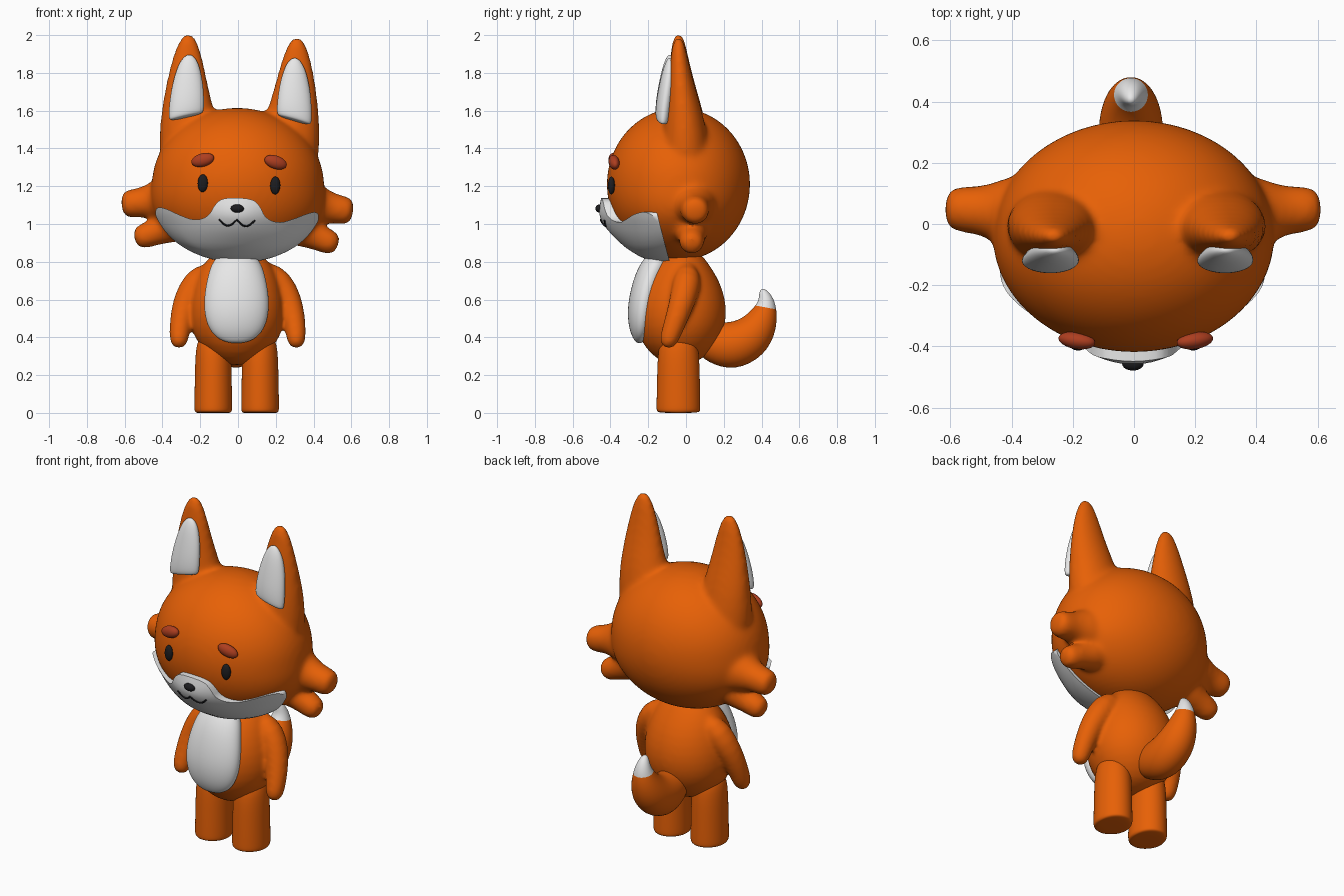
import bpy, bmesh, math
from mathutils import Matrix, Vector

if "Cube" in bpy.data.objects:
    bpy.data.objects.remove(bpy.data.objects["Cube"])


def material(name, rgb):
    m = bpy.data.materials.new(name)
    m.use_nodes = True
    m.diffuse_color = (*rgb, 1)
    m.node_tree.nodes["Principled BSDF"].inputs["Base Color"].default_value = (*rgb, 1)
    return m


ORANGE = material("orange fur", (0.8, 0.118, 0.002))
WHITE = material("white fur", (0.8, 0.8, 0.8))
BLACK = material("black", (0.012, 0.012, 0.014))
RED = material("brow red", (0.42, 0.048, 0.014))

# The head leans slightly to its left
PIVOT = Vector((0, 0, 1.2))
TILT = (Matrix.Translation(PIVOT) @ Matrix.Rotation(math.radians(1.8), 4, "Y")
        @ Matrix.Translation(-PIVOT))
HEAD_POS, HEAD_R = Vector((0, -0.04, 1.21)), Vector((0.48, 0.38, 0.40))
SHELL_R = HEAD_R + Vector((0.02, 0.012, 0.016))


def clamp(f):
    return min(1, max(0, f))


def loft(bm, rings, sides=16):
    """Closed tube through rings of (x, y, z, radius_u, radius_v)."""
    pts = [Vector(r[:3]) for r in rings]
    loops = []
    for i, r in enumerate(rings):
        t = (pts[min(i + 1, len(pts) - 1)] - pts[max(i - 1, 0)]).normalized()
        ref = Vector((1, 0, 0)) if abs(t.x) < 0.75 else Vector((0, 1, 0))
        u = (ref - t * ref.dot(t)).normalized()
        v = t.cross(u)
        angles = [2 * math.pi * k / sides for k in range(sides)]
        loops.append([bm.verts.new(pts[i] + u * math.cos(a) * r[3] + v * math.sin(a) * r[4])
                      for a in angles])
    for a, b in zip(loops, loops[1:]):
        for k in range(sides):
            n = (k + 1) % sides
            bm.faces.new((a[k], a[n], b[n], b[k]))
    bm.faces.new(loops[0][::-1])
    bm.faces.new(loops[-1])


def ball(bm, pos, radii, rot=Matrix(), seg=32):
    m = Matrix.Translation(pos) @ rot @ Matrix.Diagonal((*radii, 1))
    bmesh.ops.create_uvsphere(bm, u_segments=seg, v_segments=seg // 2, radius=1, matrix=m)


def finish(ob):
    """Apply modifiers and smooth-shade."""
    bpy.ops.object.select_all(action="DESELECT")
    ob.select_set(True)
    bpy.context.view_layer.objects.active = ob
    bpy.ops.object.convert(target="MESH")
    bpy.ops.object.shade_smooth_by_angle(angle=math.radians(45))


def make(name, bm, mats, tilt=False, subdiv=0):
    bmesh.ops.recalc_face_normals(bm, faces=bm.faces)
    me = bpy.data.meshes.new(name)
    bm.to_mesh(me)
    bm.free()
    ob = bpy.data.objects.new(name, me)
    bpy.context.collection.objects.link(ob)
    for m in mats:
        me.materials.append(m)
    if tilt:
        ob.matrix_world = TILT
    if subdiv:
        ob.modifiers.new("smooth", "SUBSURF").levels = subdiv
    return ob


def melt(ob, voxel, rounds):
    """Blend overlapping pieces into one soft skin."""
    remesh = ob.modifiers.new("blend", "REMESH")
    remesh.mode, remesh.voxel_size = "VOXEL", voxel
    soft = ob.modifiers.new("soften", "SMOOTH")
    soft.factor, soft.iterations = 0.5, rounds
    finish(ob)


def bulge(x, z):
    return 0.06 * math.exp(-(x / 0.2) ** 2 - ((z - 1.02) / 0.12) ** 2)


def face_y(x, z):
    """Front surface of the white face patch."""
    q = 1 - (x / SHELL_R.x) ** 2 - ((z - HEAD_POS.z) / SHELL_R.z) ** 2
    return HEAD_POS.y - SHELL_R.y * math.sqrt(max(q, 0)) - bulge(x, z)


# Head, narrower above the cheeks, with ears and cheek tufts melted in
bm = bmesh.new()
ball(bm, HEAD_POS, HEAD_R + Vector((0, 0, 0.005)), seg=64)
for v in bm.verts:
    v.co.x *= 1 - 0.05 * clamp((v.co.z - 1.06) / 0.16)
for s in (1, -1):
    loft(bm, [(s * x, y, z, rx, ry) for x, y, z, rx, ry in (
        (0.24, -0.005, 1.28, 0.18, 0.14), (0.265, -0.005, 1.42, 0.165, 0.13),
        (0.277, -0.01, 1.56, 0.15, 0.11), (0.287, -0.023, 1.7, 0.12, 0.08),
        (0.288, -0.034, 1.83, 0.093, 0.057), (0.288, -0.038, 1.92, 0.067, 0.042),
        (0.288, -0.04, 1.975, 0.043, 0.03), (0.288, -0.04, 2.002, 0.014, 0.012))])
    for path in (((0.36, 0.035, 1.12, 0.15), (0.44, 0.04, 1.11, 0.105), (0.5, 0.045, 1.1, 0.08),
                  (0.56, 0.048, 1.09, 0.079), (0.6, 0.05, 1.085, 0.07),
                  (0.615, 0.05, 1.083, 0.035)),
                 ((0.3, 0.03, 1.0, 0.11), (0.38, 0.03, 0.965, 0.084), (0.44, 0.03, 0.94, 0.071),
                  (0.49, 0.03, 0.92, 0.07), (0.525, 0.03, 0.905, 0.058),
                  (0.54, 0.03, 0.9, 0.028))):
        loft(bm, [(s * x, y, z, r, r) for x, y, z, r in path])
melt(make("head", bm, [ORANGE], tilt=True, subdiv=1), 0.014, 14)

# White lower face: raised shell with muzzle and full chin, trimmed to an outline
bm = bmesh.new()
ball(bm, HEAD_POS, SHELL_R, seg=96)
for v in bm.verts:
    if v.co.y < HEAD_POS.y:
        chin = clamp((-0.08 - v.co.y) / 0.15) * clamp((1.0 - v.co.z) / 0.1)
        v.co.y -= bulge(v.co.x, v.co.z) * min(1, (HEAD_POS.y - v.co.y) / 0.2)
        v.co.z -= 0.022 * chin
patch = make("face_patch", bm, [WHITE], tilt=True)

half = [(0.075, 1.138), (0.12, 1.1), (0.15, 1.035), (0.22, 1.01), (0.3, 1.035), (0.37, 1.067),
        (0.425, 1.08), (0.436, 1.04), (0.415, 0.995), (0.39, 0.94), (0.39, 0.85), (0.42, 0.7)]
outline = half + [(-x, z) for x, z in reversed(half)]
for _ in range(2):  # corner cutting rounds the outline
    nxt = outline[1:] + outline[:1]
    outline = [(a[0] + (b[0] - a[0]) * f, a[1] + (b[1] - a[1]) * f)
               for a, b in zip(outline, nxt) for f in (0.25, 0.75)]
bm = bmesh.new()
base = bm.faces.new([bm.verts.new((x, -1, z)) for x, z in outline])
ext = bmesh.ops.extrude_face_region(bm, geom=[base])["geom"]
for g in ext:  # the rear edge slants forward towards the top
    if isinstance(g, bmesh.types.BMVert):
        g.co.y = -0.085 - 0.25 * (g.co.z - 0.8)
cutter = make("face_cutter", bm, [WHITE], tilt=True)
cutter.hide_render = True
bpy.context.view_layer.update()
trim = patch.modifiers.new("trim", "BOOLEAN")
trim.operation, trim.solver, trim.object = "INTERSECT", "EXACT", cutter
finish(patch)
bpy.data.objects.remove(cutter)

# Nose
bm = bmesh.new()
ball(bm, (0, face_y(0, 1.08) + 0.002, 1.082), (0.035, 0.022, 0.022))
finish(make("nose", bm, [BLACK], tilt=True))

# Mouth: two joined arcs following the muzzle
curve = bpy.data.curves.new("mouth", "CURVE")
curve.dimensions, curve.bevel_depth, curve.bevel_resolution = "3D", 0.005, 2
curve.use_fill_caps = True
line = curve.splines.new("POLY")
line.points.add(32)
for i, p in enumerate(line.points):
    x = 0.095 * (i / 16 - 1)
    z = 1.022 - 0.032 * abs(math.sin(math.pi * x / 0.095))
    p.co = (x, face_y(x, z) - 0.002, z, 1)
mouth = bpy.data.objects.new("mouth", curve)
bpy.context.collection.objects.link(mouth)
curve.materials.append(BLACK)
mouth.matrix_world = TILT
finish(mouth)

for s, side in ((1, "left"), (-1, "right")):
    # Eyes and brows
    bm = bmesh.new()
    ball(bm, (s * 0.192 + 0.005, -0.395, 1.21), (0.027, 0.018, 0.047),
         Matrix.Rotation(s * 0.2, 4, "Z"))
    finish(make(side + "_eye", bm, [BLACK], tilt=True))
    bm = bmesh.new()
    turn = Matrix.Rotation(s * 0.15, 4, "Z") @ Matrix.Rotation(s * 0.28, 4, "Y")
    ball(bm, (s * 0.193 + 0.002, -0.381, 1.333), (0.062, 0.028, 0.035), turn)
    finish(make(side + "_brow", bm, [RED], tilt=True))

    # Inner ear pads
    bm = bmesh.new()
    loft(bm, [(s * 0.286, y, z, rx, ry) for y, z, rx, ry in (
        (-0.125, 1.556, 0.08, 0.025), (-0.122, 1.566, 0.096, 0.042),
        (-0.116, 1.64, 0.094, 0.045), (-0.102, 1.73, 0.084, 0.043), (-0.09, 1.81, 0.064, 0.037),
        (-0.086, 1.858, 0.044, 0.025), (-0.086, 1.888, 0.014, 0.008))])
    for v in bm.verts:
        v.co.z -= 0.25 * (abs(v.co.x) - 0.286)
    finish(make(side + "_inner_ear", bm, [WHITE], tilt=True, subdiv=2))

    # Legs
    bm = bmesh.new()
    loft(bm, [(s * 0.124 - 0.007, -0.04, z, rx, ry) for z, rx, ry in (
        (0, 0.08, 0.095), (0, 0.092, 0.108), (0.012, 0.101, 0.117), (0.04, 0.101, 0.117),
        (0.2, 0.098, 0.114), (0.38, 0.094, 0.108), (0.42, 0.05, 0.06))], sides=24)
    finish(make(side + "_leg", bm, [ORANGE], subdiv=2))

# Body with arms melted in at the shoulders
bm = bmesh.new()
loft(bm, [(-0.005, y, z, rx, ry) for y, z, rx, ry in (
    (-0.015, 0.255, 0.03, 0.03), (-0.018, 0.27, 0.1, 0.1), (-0.022, 0.33, 0.18, 0.176),
    (-0.028, 0.41, 0.235, 0.224), (-0.03, 0.5, 0.257, 0.246), (-0.025, 0.6, 0.252, 0.24),
    (-0.02, 0.7, 0.225, 0.203), (-0.018, 0.78, 0.19, 0.15), (-0.015, 0.84, 0.13, 0.1),
    (-0.015, 0.88, 0.06, 0.05))], sides=24)
for s in (1, -1):
    loft(bm, [(s * x - 0.002, y, z, r, r) for x, y, z, r in (
        (0.11, 0.01, 0.78, 0.06), (0.18, 0.01, 0.735, 0.078), (0.25, -0.003, 0.645, 0.076),
        (0.289, -0.033, 0.55, 0.066), (0.306, -0.068, 0.45, 0.058), (0.311, -0.092, 0.385, 0.052),
        (0.311, -0.1, 0.355, 0.037), (0.311, -0.103, 0.343, 0.014))])
melt(make("body", bm, [ORANGE], subdiv=1), 0.011, 14)

# Belly pad
bm = bmesh.new()
loft(bm, [(-0.008, y, z, rx, ry) for y, z, rx, ry in (
    (-0.255, 0.37, 0.035, 0.012), (-0.248, 0.388, 0.095, 0.034), (-0.24, 0.44, 0.148, 0.063),
    (-0.232, 0.53, 0.174, 0.081), (-0.215, 0.63, 0.172, 0.083), (-0.185, 0.73, 0.152, 0.082),
    (-0.148, 0.8, 0.128, 0.073), (-0.12, 0.84, 0.08, 0.05))], sides=24)
finish(make("belly", bm, [WHITE], subdiv=2))

# Tail with a white tip
bm = bmesh.new()
loft(bm, [(-0.01, y, z, rx, r) for y, z, rx, r in (
    (0.07, 0.41, 0.07, 0.08), (0.15, 0.37, 0.095, 0.115), (0.245, 0.35, 0.11, 0.135),
    (0.343, 0.395, 0.108, 0.122), (0.4, 0.475, 0.088, 0.093), (0.428, 0.565, 0.054, 0.056),
    (0.42, 0.615, 0.036, 0.036), (0.405, 0.645, 0.02, 0.02), (0.4, 0.655, 0.006, 0.006))])
for f in bm.faces:
    f.material_index = int(f.calc_center_median().z > 0.57)
finish(make("tail", bm, [ORANGE, WHITE], subdiv=2))
